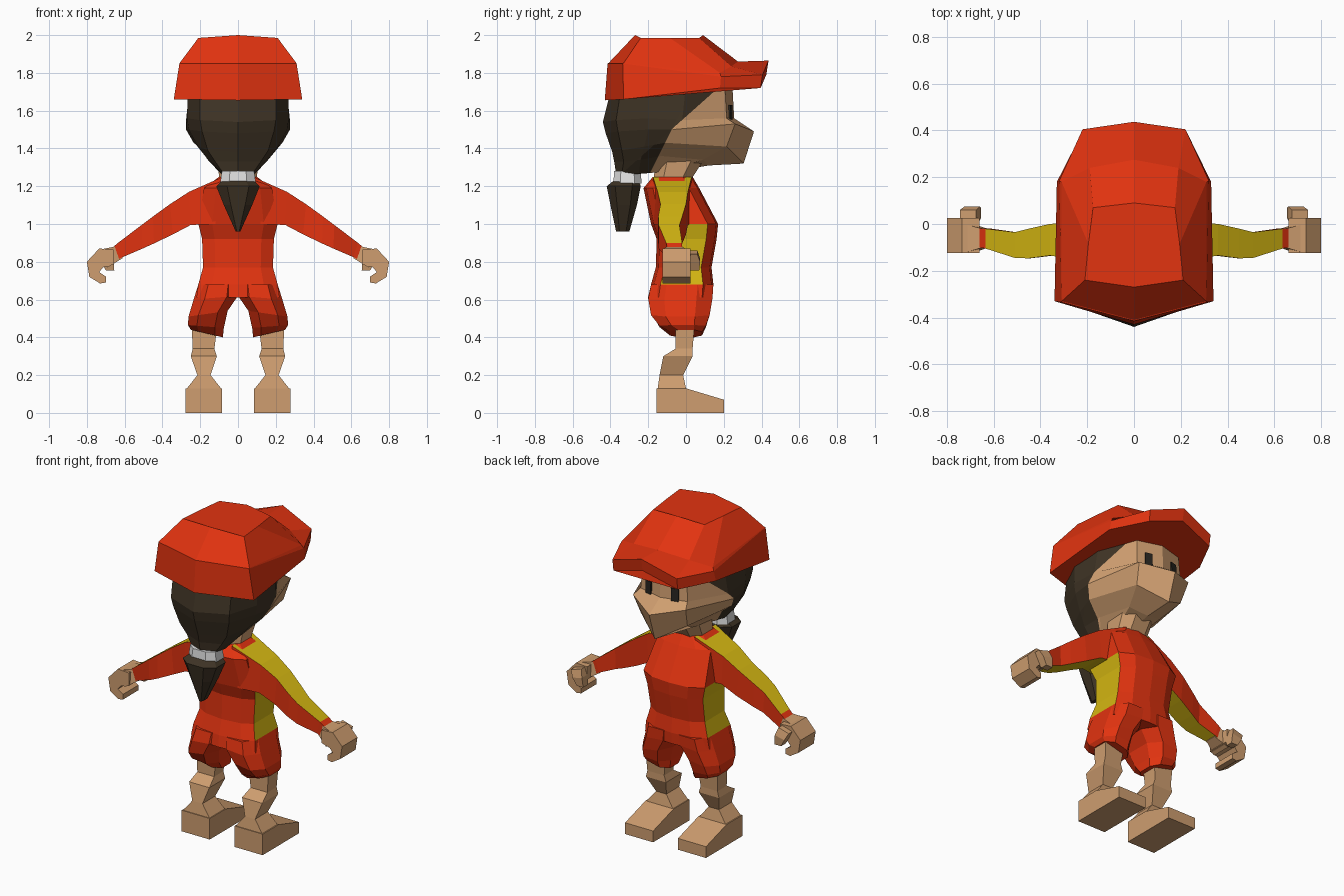
import bpy, bmesh, math
from mathutils import Vector

if "Cube" in bpy.data.objects:
    bpy.data.objects.remove(bpy.data.objects["Cube"])


def material(name, rgb):
    m = bpy.data.materials.new(name)
    m.use_nodes = True
    m.diffuse_color = (*rgb, 1)
    bsdf = m.node_tree.nodes["Principled BSDF"]
    bsdf.inputs["Base Color"].default_value = (*rgb, 1)
    bsdf.inputs["Roughness"].default_value = 0.9
    return m


RED = material("red cloth", (0.76, 0.033, 0.005))
YELLOW = material("yellow cloth", (0.66, 0.47, 0.006))
SKIN = material("skin", (0.62, 0.34, 0.16))
HAIR = material("dark brown hair", (0.048, 0.033, 0.018))
WHITE = material("white band", (0.75, 0.75, 0.75))
BLACK = material("eye black", (0.02, 0.018, 0.014))


def loft(name, rings, mats, rule=None, mirror=False, cuts=()):
    """Skin a stack of rings, cap both ends, optionally split by planes and colour by rule."""
    bm = bmesh.new()
    rows = [[bm.verts.new(p) for p in r] for r in rings]
    n = len(rows[0])
    for a, b in zip(rows, rows[1:]):
        for i in range(n):
            j = (i + 1) % n
            bm.faces.new((a[i], a[j], b[j], b[i]))
    bm.faces.new(rows[0])
    bm.faces.new(rows[-1])
    bmesh.ops.recalc_face_normals(bm, faces=bm.faces)
    for co, no in cuts:
        geom = bm.verts[:] + bm.edges[:] + bm.faces[:]
        bmesh.ops.bisect_plane(bm, geom=geom, plane_co=co, plane_no=no)
    bm.normal_update()
    if rule:
        for f in bm.faces:
            f.material_index = rule(f.calc_center_median(), f.normal)
    me = bpy.data.meshes.new(name)
    bm.to_mesh(me)
    bm.free()
    for m in mats:
        me.materials.append(m)
    ob = bpy.data.objects.new(name, me)
    bpy.context.collection.objects.link(ob)
    if mirror:
        ob.modifiers.new("mirror", 'MIRROR').use_clip = False
    return ob


def sym(half):
    """Close a half ring (first and last point on the centre line) across x."""
    return half + [(-x, y, z) for x, y, z in half[-2:0:-1]]


def box_ring(x0, x1, y0, y1, z0, z1, c=0.0):
    """Rectangle ring with chamfer fraction c; height goes from z0 (inner) to z1 (outer)."""
    if c:
        uv = [(c, 0), (1 - c, 0), (1, c), (1, 1 - c), (1 - c, 1), (c, 1), (0, 1 - c), (0, c)]
    else:
        uv = [(0, 0), (1, 0), (1, 1), (0, 1)]
    return [(x0 + u * (x1 - x0), y0 + v * (y1 - y0), z0 + u * (z1 - z0)) for u, v in uv]


# Head: back centre round the side to front centre, painted as hair behind two planes
head = [
    [(0, -.39, 1.74), (.20, -.34, 1.74), (.265, -.2, 1.74), (.255, 0, 1.74), (.15, .205, 1.74), (0, .245, 1.74)],
    [(0, -.44, 1.54), (.20, -.37, 1.55), (.27, -.2, 1.56), (.275, -.02, 1.55), (.16, .215, 1.56), (0, .255, 1.56)],
    [(0, -.425, 1.48), (.19, -.36, 1.49), (.26, -.2, 1.5), (.275, -.07, 1.50), (.18, .26, 1.53), (0, .36, 1.49)],
    [(0, -.39, 1.38), (.16, -.34, 1.39), (.21, -.22, 1.41), (.235, -.11, 1.43), (.16, .215, 1.41), (0, .305, 1.32)],
    [(0, -.38, 1.33), (.12, -.33, 1.33), (.16, -.24, 1.34), (.14, -.13, 1.36), (.11, .09, 1.34), (0, .12, 1.31)],
    [(0, -.37, 1.265), (.075, -.34, 1.265), (.09, -.25, 1.265), (.08, -.19, 1.27), (.06, -.1, 1.28), (0, -.06, 1.28)],
]
planes = [(Vector((0, .17, 1.72)), Vector((0, -.24, .27))),
          (Vector((0, -.10, 1.45)), Vector((0, -.20, .10)))]
loft("head", [sym(r) for r in head], [SKIN, HAIR], cuts=planes,
     rule=lambda c, n: int(any((c - co).dot(no) > 0 for co, no in planes)))

# Neck
loft("neck", [box_ring(-.11, .11, -.16, .12, 1.38, 1.38, .25),
              box_ring(-.10, .10, -.17, .03, 1.24, 1.24, .25),
              box_ring(-.08, .08, -.15, .03, 1.18, 1.18, .25)], [SKIN])

# Eyes: thin plates lying on the forehead
for side, label in ((1, "left"), (-1, "right")):
    eye = loft(label + "_eye", [box_ring(-.022, .022, -.004, .005, -.04, -.04),
                                box_ring(-.022, .022, -.004, .005, .04, .04)], [BLACK])
    eye.location = (side * .09, .236, 1.59)
    eye.rotation_euler = (math.radians(2), 0, -side * math.radians(14))

# Cap with a peaked brim
cap = [
    [(0, -.43, 1.655), (.34, -.33, 1.66), (.33, .18, 1.72), (.22, .395, 1.72), (0, .425, 1.79)],
    [(0, -.415, 1.85), (.31, -.335, 1.85), (.32, .185, 1.78), (.22, .405, 1.79), (0, .437, 1.865)],
    [(0, -.41, 1.852), (.309, -.33, 1.852), (.31, .18, 1.80), (.19, .24, 1.835), (0, .275, 1.86)],
    [(0, -.27, 2.0), (.21, -.24, 1.985), (.195, -.085, 1.985), (.175, .07, 1.985), (0, .09, 2.0)],
]
loft("cap", [sym(r) for r in cap], [RED])

# Ponytail and its band
loft("hair_band", [box_ring(-.085, .085, -.38, -.24, 1.28, 1.28, .25),
                   box_ring(-.095, .095, -.385, -.235, 1.215, 1.215, .25)], [WHITE])
tail = [(.07, -.37, -.25, 1.24), (.115, -.42, -.24, 1.20), (.075, -.40, -.26, 1.10), (.012, -.37, -.30, .96)]
loft("ponytail", [box_ring(-w, w, a, b, z, z, .25) for w, a, b, z in tail], [HAIR])

# Torso with yellow side panels: half width, back, front, height
torso = [(.10, -.175, .035, 1.25), (.18, -.225, .07, 1.19), (.21, -.185, .17, 1.0),
         (.19, -.155, .162, .92), (.185, -.16, .135, .77), (.21, -.185, .145, .68), (.22, -.195, .14, .61)]
loft("torso", [sym([(0, b, z), (.65 * w, b + .015, z), (w, b + .05, z), (w, f - .055, z),
                    (.6 * w, f - .01, z), (0, f, z)]) for w, b, f, z in torso], [RED, YELLOW],
     rule=lambda c, n: int(abs(n.x) > .85 and .68 < c.z < 1.0))

# Shorts legs
shorts = [(0, .21, -.185, .145, .68, .68), (0, .235, -.2, .14, .62, .60),
          (.055, .262, -.185, .125, .54, .51), (.075, .265, -.14, .105, .45, .465),
          (.08, .25, -.085, .085, .40, .44)]
loft("shorts_legs", [box_ring(*s, .25) for s in shorts], [RED], mirror=True)

# Legs
leg = [(.11, .245, -.055, .045, .46), (.125, .24, -.055, .035, .34), (.112, .25, -.12, .035, .30),
       (.145, .215, -.14, -.015, .20), (.09, .27, -.15, 0, .13), (.09, .27, -.15, 0, .10)]
loft("legs", [box_ring(a, b, c, d, z, z) for a, b, c, d, z in leg], [SKIN], mirror=True)


def slab(profile, axis, lo, hi):
    """Two rings made by sweeping a flat outline along x or y."""
    if axis == 'X':
        return [[(t, a, b) for a, b in profile] for t in (lo, hi)]
    return [[(a, t, b) for a, b in profile] for t in (lo, hi)]


# Feet
foot = [(-.155, 0), (.20, 0), (.20, .07), (0, .13), (-.155, .13)]
loft("feet", slab(foot, 'X', .085, .277), [SKIN], mirror=True)

# Sleeves: top x, top z, bottom x, bottom z, back, front
arm = [(.08, 1.25, .12, 1.0, -.175, .03), (.26, 1.17, .25, .995, -.15, .01),
       (.36, 1.105, .345, .945, -.135, .0), (.45, 1.04, .445, .897, -.147, -.02),
       (.51, .995, .505, .87, -.145, -.035), (.635, .90, .61, .825, -.105, -.02),
       (.662, .878, .635, .812, -.10, -.02)]
loft("sleeves", [[(a, yb, za), (a, yf, za), (b, yf, zb), (b, yb, zb)] for a, za, b, zb, yb, yf in arm],
     [RED, YELLOW], mirror=True, rule=lambda c, n: int(abs(n.y) < .6 and .1 < c.x < .63))

# Wrists and curled hands
loft("wrists", [[(.63, -.095, .885), (.63, -.025, .885), (.61, -.025, .82), (.61, -.095, .82)],
                [(.73, -.125, .865), (.73, .0, .865), (.69, .0, .77), (.69, -.125, .77)]], [SKIN], mirror=True)
hand = [(.66, .865), (.735, .87), (.80, .80), (.787, .72), (.73, .685), (.70, .69),
        (.70, .722), (.735, .745), (.715, .77), (.66, .785)]
loft("hands", slab(hand, 'Y', -.125, .025), [SKIN], mirror=True)

# Thumbs
loft("thumbs", [box_ring(.675, .745, 0, .06, .86, .84), box_ring(.66, .725, .015, .075, .815, .80),
                box_ring(.655, .70, .025, .07, .755, .755)], [SKIN], mirror=True)
